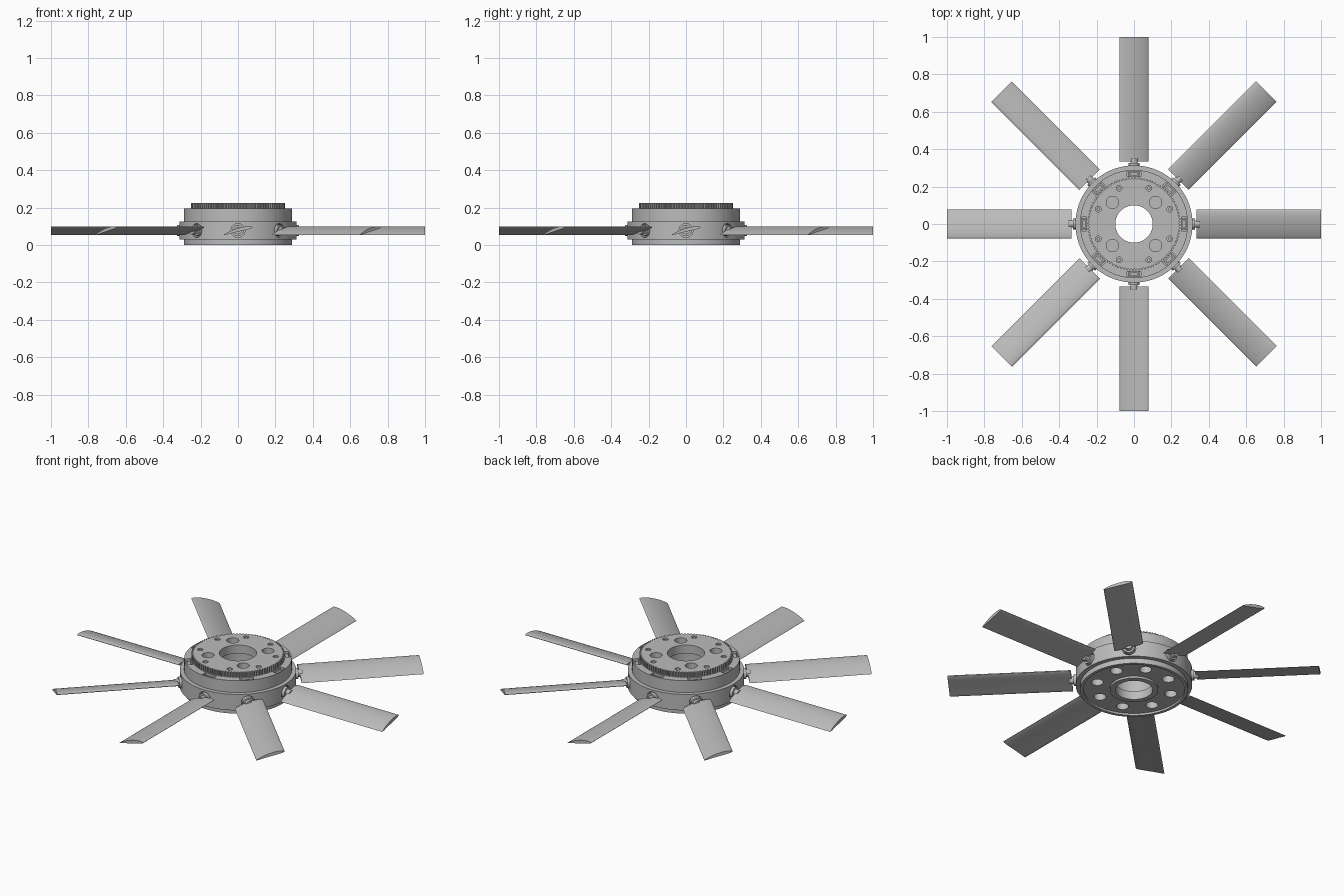
import bpy, bmesh
from math import pi, sin, cos, radians
from mathutils import Matrix, Vector

if "Cube" in bpy.data.objects:
    bpy.data.objects.remove(bpy.data.objects["Cube"], do_unlink=True)

metal = bpy.data.materials.new("light_grey_metal")
GREY = (0.5, 0.5, 0.5, 1)
metal.diffuse_color = GREY
metal.use_nodes = True
metal.node_tree.nodes["Principled BSDF"].inputs["Base Color"].default_value = GREY

COUNT = 8
STEP = 2 * pi / COUNT
AXIS_Z = 0.077          # height of the blade axes
TURN = [Matrix.Rotation(i * STEP, 4, 'Z') for i in range(COUNT)]
SCREW_SPOTS = [((i + 0.5) * STEP, 0.207) for i in range(COUNT)]
LARGE_SPOTS = [((i + 0.5) * pi / 2, 0.163) for i in range(4)]


def finish(bm, name):
    bmesh.ops.recalc_face_normals(bm, faces=bm.faces)
    mesh = bpy.data.meshes.new(name)
    bm.to_mesh(mesh)
    bm.free()
    mesh.materials.append(metal)
    obj = bpy.data.objects.new(name, mesh)
    bpy.context.collection.objects.link(obj)
    return obj


def smooth(obj):
    bpy.ops.object.select_all(action='DESELECT')
    obj.select_set(True)
    bpy.context.view_layer.objects.active = obj
    bpy.ops.object.shade_smooth_by_angle(angle=radians(30))


def cylinder(bm, r, low, high, place=Matrix(), sides=32):
    """Cylinder along local z between low and high."""
    bmesh.ops.create_cone(bm, cap_ends=True, segments=sides, radius1=r, radius2=r,
                          depth=high - low,
                          matrix=place @ Matrix.Translation((0, 0, (low + high) / 2)))


def box(bm, size, centre, place=Matrix()):
    bmesh.ops.create_cube(bm, size=1, matrix=place @ Matrix.Translation(centre)
                          @ Matrix.Diagonal((*size, 1)))


def spot(angle, r):
    return Matrix.Translation((r * cos(angle), r * sin(angle), 0))


def radial(turn):
    """Local z points outward along the blade axis."""
    return turn @ Matrix.Translation((0, 0, AXIS_Z)) @ Matrix.Rotation(pi / 2, 4, 'Y')


def lathe(bm, profile, sides=128):
    rings = [[bm.verts.new((r * cos(2 * pi * k / sides), r * sin(2 * pi * k / sides), z))
              for r, z in profile] for k in range(sides)]
    n = len(profile)
    for k in range(sides):
        a, b = rings[k], rings[(k + 1) % sides]
        for j in range(n):
            bm.faces.new((a[j], b[j], b[(j + 1) % n], a[(j + 1) % n]))


def extrude(bm, points, offset):
    face = bm.faces.new([bm.verts.new(p) for p in points])
    new = bmesh.ops.extrude_face_region(bm, geom=[face])["geom"]
    bmesh.ops.translate(bm, vec=offset,
                        verts=[v for v in new if isinstance(v, bmesh.types.BMVert)])


def cut(obj, cutter_bm):
    cutter = finish(cutter_bm, "cutter")
    cutter.hide_render = True
    mod = obj.modifiers.new("cut", 'BOOLEAN')
    mod.operation, mod.solver, mod.object = 'DIFFERENCE', 'EXACT', cutter
    bpy.context.view_layer.update()
    graph = bpy.context.evaluated_depsgraph_get()
    mesh = bpy.data.meshes.new_from_object(obj.evaluated_get(graph))
    obj.modifiers.clear()
    obj.data = mesh
    bpy.data.objects.remove(cutter, do_unlink=True)


# Hub body: stepped drum with a wider middle band and a recessed underside
bm = bmesh.new()
lathe(bm, [(0.1, 0), (0.13, 0), (0.13, 0.012), (0.272, 0.012), (0.272, 0), (0.289, 0),
           (0.289, 0.03), (0.313, 0.03), (0.313, 0.125), (0.289, 0.125), (0.289, 0.195),
           (0.1, 0.195), (0.1, 0.175), (0.112, 0.175), (0.112, 0.05), (0.1, 0.05)])
hub = finish(bm, "hub_body")

# Holes underneath, shaft sockets in the band, lever pockets in the top
bm = bmesh.new()
for s in SCREW_SPOTS:
    cylinder(bm, 0.033, -0.02, 0.11, spot(*s))
for s in LARGE_SPOTS:
    cylinder(bm, 0.033, 0.14, 0.24, spot(*s))
for t in TURN:
    cylinder(bm, 0.037, 0.292, 0.36, radial(t))
    box(bm, (0.028, 0.075, 0.08), (0.267, 0, 0.18), t)
cut(hub, bm)
smooth(hub)

# Toothed top plate
TEETH = 96
bm = bmesh.new()
outline = []
for k in range(TEETH):
    for part, r in ((0, 0.241), (0.35, 0.241), (0.5, 0.25), (0.85, 0.25)):
        a = 2 * pi * (k + part) / TEETH
        outline.append((r * cos(a), r * sin(a), 0.193))
extrude(bm, outline, (0, 0, 0.032))
gear = finish(bm, "toothed_plate")
bm = bmesh.new()
cylinder(bm, 0.1, 0.15, 0.3, sides=128)
for s in LARGE_SPOTS:
    cylinder(bm, 0.033, 0.15, 0.3, spot(*s))
for s in SCREW_SPOTS:
    cylinder(bm, 0.015, 0.208, 0.3, spot(*s), 24)
cut(gear, bm)
smooth(gear)

# Screw heads in the plate
bm = bmesh.new()
for s in SCREW_SPOTS:
    cylinder(bm, 0.009, 0.2, 0.22, spot(*s), 16)
smooth(finish(bm, "plate_screws"))

# Levers sitting in the pockets
bm = bmesh.new()
for t in TURN:
    box(bm, (0.018, 0.038, 0.05), (0.267, 0, 0.16), t)
    for side in (-1, 1):
        box(bm, (0.024, 0.008, 0.045), (0.267, side * 0.027, 0.16), t)
finish(bm, "pitch_levers")

# Blade shafts with a collar
bm = bmesh.new()
for t in TURN:
    cylinder(bm, 0.02, 0.28, 0.35, radial(t))
    cylinder(bm, 0.03, 0.285, 0.325, radial(t))
smooth(finish(bm, "blade_shafts"))

# Blades: pitched cambered section, rounded nose and thin tail
CHORD, THICK, PITCH = 0.16, 0.018, radians(15)
N = 14
section = []
for k in range(2 * N):
    a = pi * k / N
    along = cos(a)
    half = THICK / 2 * abs(sin(a)) * (1 + 0.3 * along)
    camber = 0.006 * (1 - along * along)
    section.append((0, along * CHORD / 2, camber - 0.003 + (half if a < pi else -half)))
for i, t in enumerate(TURN):
    bm = bmesh.new()
    place = t @ Matrix.Translation((0.335, 0, AXIS_Z)) @ Matrix.Rotation(PITCH, 4, 'X')
    extrude(bm, [place @ Vector(p) for p in section], t.to_3x3() @ Vector((0.665, 0, 0)))
    smooth(finish(bm, f"blade_{i + 1}"))
